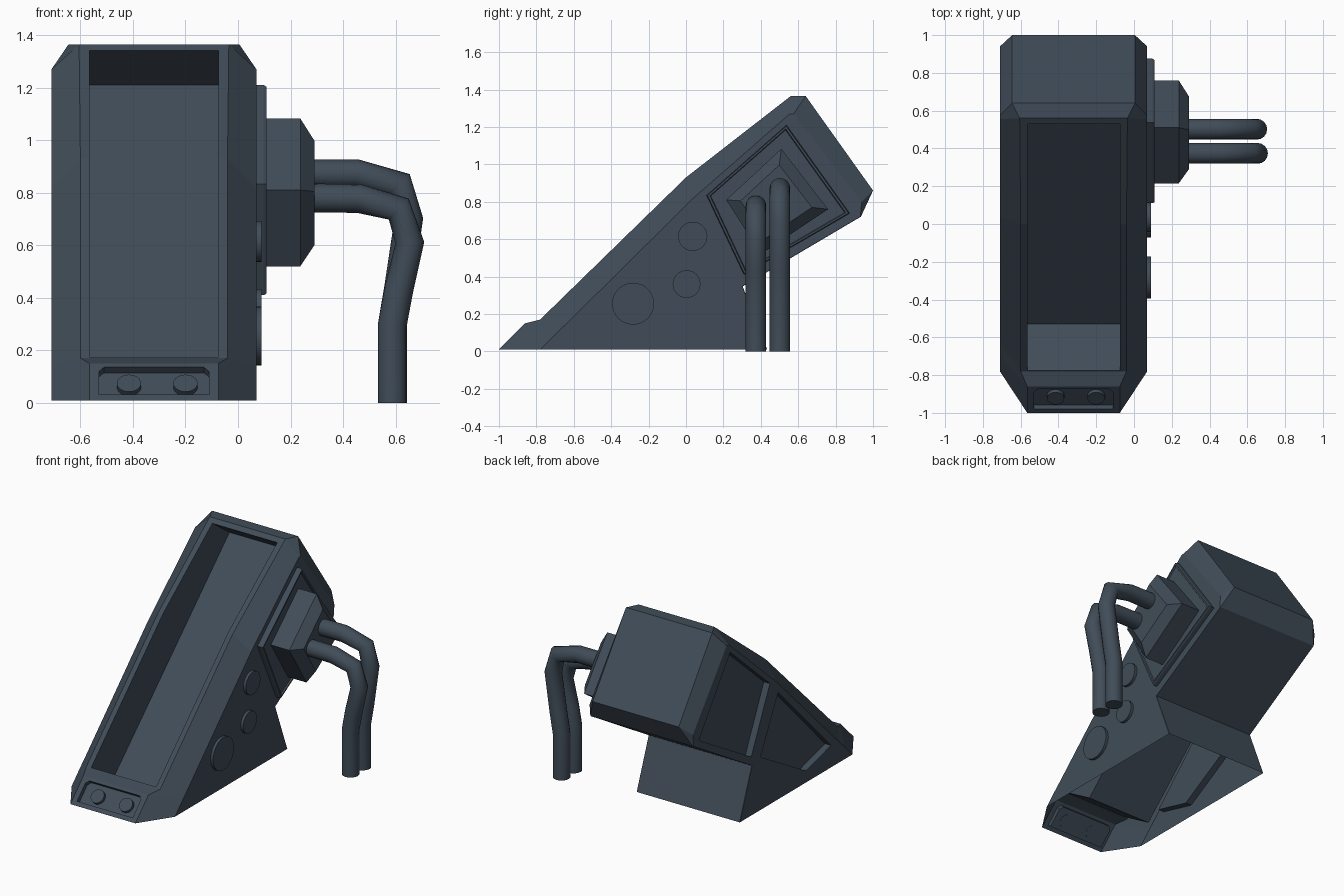
import bpy, bmesh, math
from mathutils import Vector, Matrix

if "Cube" in bpy.data.objects:
    bpy.data.objects.remove(bpy.data.objects["Cube"])

mat = bpy.data.materials.new("dark_slate")
mat.diffuse_color = (0.052, 0.073, 0.098, 1)
mat.use_nodes = True
mat.node_tree.nodes["Principled BSDF"].inputs["Base Color"].default_value = mat.diffuse_color

CX = -0.32          # centre line of the housing
HW = 0.39           # housing half width
SIDE = Matrix(((0, 0, 1), (1, 0, 0), (0, 1, 0)))        # 2D = (y, z), height = x
R = math.sqrt(0.5)
SLOPE = Matrix(((1, 0, 0), (0, R, -R), (0, R, R)))      # 2D = (x, up the front slope)


def finish(name, bm):
    bmesh.ops.recalc_face_normals(bm, faces=bm.faces)
    me = bpy.data.meshes.new(name)
    bm.to_mesh(me)
    bm.free()
    me.materials.append(mat)
    ob = bpy.data.objects.new(name, me)
    bpy.context.collection.objects.link(ob)
    return ob


def loft(name, pts, layers, axes=SIDE, origin=(0, 0, 0)):
    """Stack a 2D outline at (height, scale) layers and cap both ends."""
    bm = bmesh.new()
    n = len(pts)
    cu, cv = sum(p[0] for p in pts) / n, sum(p[1] for p in pts) / n
    rings = []
    for h, s in layers:
        rings.append([bm.verts.new(axes @ Vector((cu + (u - cu) * s, cv + (v - cv) * s, h))
                                   + Vector(origin)) for u, v in pts])
    for a, b in zip(rings, rings[1:]):
        for i in range(n):
            j = (i + 1) % n
            bm.faces.new((a[i], a[j], b[j], b[i]))
    bm.faces.new(rings[0])
    bm.faces.new(rings[-1])
    return finish(name, bm)


def circle(u, v, r, n=32):
    return [(u + r * math.cos(2 * math.pi * i / n), v + r * math.sin(2 * math.pi * i / n))
            for i in range(n)]


def smooth(ob, angle=35):
    bpy.ops.object.select_all(action='DESELECT')
    ob.select_set(True)
    bpy.context.view_layer.objects.active = ob
    bpy.ops.object.shade_smooth_by_angle(angle=math.radians(angle))


# Housing: rows of (ridge y, z, half width, side-face y, z)
rows = [(-1.0, 0.01, 0.245, -0.78, 0.01), (-0.86, 0.15, 0.245, -0.69, 0.10),
        (-0.78, 0.17, 0.28, -0.64, 0.147), (0.0, 0.93, 0.28, 0.04, 0.82),
        (0.56, 1.365, 0.285, 0.555, 1.27), (0.64, 1.365, 0.325, 0.575, 1.27),
        (1.0, 0.86, 0.325, 0.94, 0.80), (0.935, 0.72, 0.386, 0.932, 0.724),
        (0.303, 0.347, 0.388, 0.30, 0.351), (0.434, 0.01, 0.388, 0.431, 0.01)]
bm = bmesh.new()
ridge, flank = {}, {}
for s in (-1, 1):
    ridge[s] = [bm.verts.new((CX + s * w, y, z)) for y, z, w, _, _ in rows]
    flank[s] = [bm.verts.new((CX + s * HW, y, z)) for _, _, _, y, z in rows]
for i in range(len(rows)):
    j = (i + 1) % len(rows)
    bm.faces.new((ridge[-1][i], ridge[1][i], ridge[1][j], ridge[-1][j]))
    for s in (-1, 1):
        bm.faces.new((ridge[s][i], flank[s][i], flank[s][j], ridge[s][j]))
for s in (-1, 1):
    bm.faces.new(flank[s])
housing = finish("housing", bm)

# Recesses: long front trough, control pocket, two panels on the left side
head_quad = [(0.537, 1.21), (0.875, 0.738), (0.31, 0.41), (0.11, 0.834)]
base_quad = [(0.21, 0.37), (0.02, 0.74), (-0.55, 0.16), (-0.28, 0.09)]
trough = [(-0.775, 0.17), (-0.53, 0.018), (0.715, 1.21), (0.525, 1.345), (0.3, 1.6), (-0.9, 0.6)]
pocket = [(-0.21, 0.03), (0.21, 0.03), (0.21, 0.155), (0.19, 0.178), (-0.19, 0.178), (-0.21, 0.155)]
front = (CX, -1.0, 0.01)
left = CX - HW
cutters = [loft("trough_cutter", trough, [(CX - 0.245, 1), (CX + 0.245, 1)]),
           loft("pocket_cutter", pocket, [(-0.03, 1), (0.1, 1)], SLOPE, front),
           loft("head_panel_cutter", head_quad, [(left - 0.1, 1), (left + 0.045, 1)]),
           loft("base_panel_cutter", base_quad, [(left - 0.1, 1), (left + 0.045, 1)])]
bpy.context.view_layer.objects.active = housing
for c in cutters:
    c.hide_render = True
    m = housing.modifiers.new("cut", 'BOOLEAN')
    m.operation, m.solver, m.object = 'DIFFERENCE', 'EXACT', c
    bpy.ops.object.modifier_apply(modifier=m.name)
for c in cutters:
    bpy.data.objects.remove(c)

# Open underside
bm = bmesh.new()
bm.from_mesh(housing.data)
bmesh.ops.delete(bm, geom=[f for f in bm.faces if max(v.co.z for v in f.verts) < 0.012],
                 context='FACES')
bm.to_mesh(housing.data)
bm.free()

# Front buttons
for k, x in enumerate((-0.095, 0.12)):
    smooth(loft(f"button_{k + 1}", circle(x, 0.1, 0.046, 24), [(-0.032, 1), (-0.008, 1)],
                SLOPE, front))

# Right side: mounting plate with a raised rim, tapered connector box
right = CX + HW
loft("mounting_plate", head_quad, [(right - 0.01, 1), (right + 0.027, 1), (right + 0.038, 0.985),
                                   (right + 0.038, 0.95), (right + 0.028, 0.935)])
loft("connector_box", [(0.51, 1.083), (0.76, 0.76), (0.40, 0.52), (0.215, 0.81)],
     [(0.08, 1), (0.237, 1), (0.292, 0.7)])

# Round side caps
for k, (y, z, r) in enumerate(((-0.283, 0.255, 0.112), (0.003, 0.36, 0.074), (0.036, 0.615, 0.078))):
    smooth(loft(f"side_cap_{k + 1}", circle(y, z, r), [(right - 0.01, 1), (right + 0.019, 1)]))

# Two hoses from the connector down to the ground
hose_paths = {
    "rear_hose": (0.502, [(0.27, .872), (0.453, .872), (0.615, .832), (0.65, .70), (0.612, .44)]),
    "front_hose": (0.374, [(0.27, .78), (0.46, .778), (0.612, .738), (0.654, .61), (0.612, .43)])}
for name, (y, path) in hose_paths.items():
    cu = bpy.data.curves.new(name, 'CURVE')
    cu.dimensions = '3D'
    cu.bevel_depth, cu.bevel_resolution, cu.use_fill_caps = 0.055, 6, True
    sp = cu.splines.new('POLY')
    path = path + [(0.588, 0.3), (0.588, 0.0)]
    sp.points.add(len(path) - 1)
    for p, (x, z) in zip(sp.points, path):
        p.co = (x, y, z, 1)
    cu.materials.append(mat)
    ob = bpy.data.objects.new(name, cu)
    bpy.context.collection.objects.link(ob)
    bpy.ops.object.select_all(action='DESELECT')
    ob.select_set(True)
    bpy.context.view_layer.objects.active = ob
    bpy.ops.object.convert(target='MESH')
    hose = bpy.context.view_layer.objects.active
    bm = bmesh.new()            # weld the end caps to the tube
    bm.from_mesh(hose.data)
    bmesh.ops.remove_doubles(bm, verts=bm.verts, dist=1e-5)
    bm.to_mesh(hose.data)
    bm.free()
    smooth(hose, 60)
